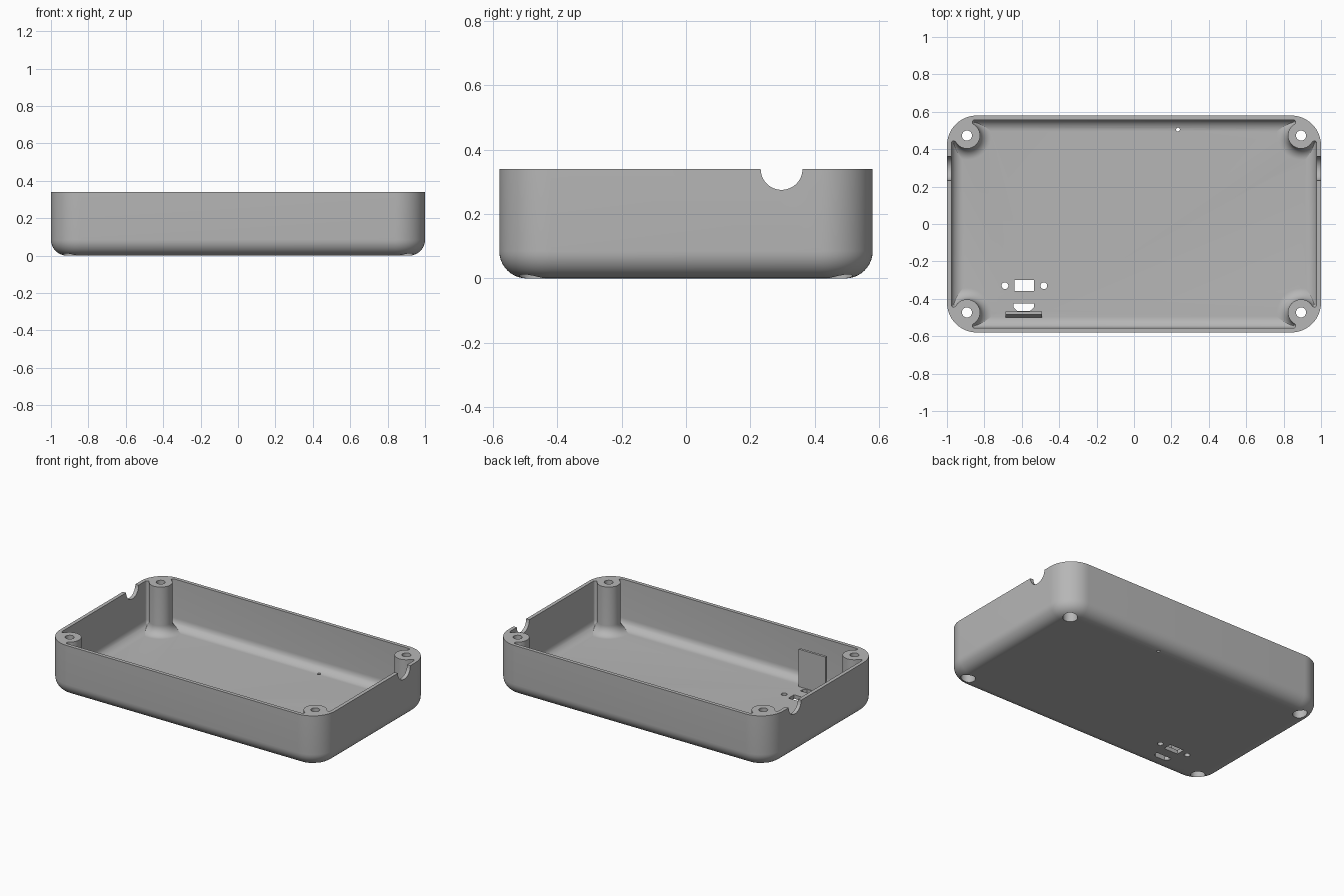
import bpy, bmesh, math
from math import sin, cos, pi, atan2, sqrt

cube = bpy.data.objects.get("Cube")
if cube:
    bpy.data.objects.remove(cube)

HX, HY, H = 1.0, 0.58, 0.34          # half length, half width, height
FLOOR, WALL = 0.026, 0.024
POST_X, POST_Y, POST_R = 0.893, 0.473, 0.07

grey = bpy.data.materials.new("plain grey")
grey.use_nodes = True
colour = (0.47, 0.47, 0.47, 1)
grey.diffuse_color = colour
grey.node_tree.nodes["Principled BSDF"].inputs["Base Color"].default_value = colour


def loft(name, rings):
    """Closed solid through a stack of matching 3D outlines."""
    bm = bmesh.new()
    rows = [[bm.verts.new(p) for p in ring] for ring in rings]
    n = len(rows[0])
    for a, b in zip(rows, rows[1:]):
        for i in range(n):
            j = (i + 1) % n
            bm.faces.new((a[i], a[j], b[j], b[i]))
    bm.faces.new(rows[0][::-1])
    bm.faces.new(rows[-1])
    bmesh.ops.recalc_face_normals(bm, faces=bm.faces)
    mesh = bpy.data.meshes.new(name)
    bm.to_mesh(mesh)
    bm.free()
    mesh.materials.append(grey)
    obj = bpy.data.objects.new(name, mesh)
    bpy.context.collection.objects.link(obj)
    return obj


def prism(name, outline, z0, z1):
    return loft(name, [[(x, y, z) for x, y in outline] for z in (z0, z1)])


def arc(cx, cy, r, a0, a1, n):
    return [(cx + r * cos(a0 + (a1 - a0) * i / n),
             cy + r * sin(a0 + (a1 - a0) * i / n)) for i in range(n + 1)]


def circle(cx, cy, r, n=32):
    return arc(cx, cy, r, 0, 2 * pi, n)[:-1]


def mirrored(q):
    """Full outline from its +x +y quarter."""
    return (q + [(-x, y) for x, y in q[::-1]] + [(-x, -y) for x, y in q]
            + [(x, -y) for x, y in q[::-1]])


def outer_outline(d):
    r = 0.16
    return mirrored(arc(HX - r, HY - r, r - d, 0, pi / 2, 16))


def cavity_outline(d):
    """Inner wall, inset by d, wrapping round each corner post."""
    rho = max(0.012 - d, 0.001)
    reach = POST_R + d + rho
    gx = HX - WALL - d - rho - POST_X
    gy = HY - WALL - d - rho - POST_Y
    hx, hy = sqrt(reach**2 - gx**2), sqrt(reach**2 - gy**2)
    a, b = atan2(hx, -gx), atan2(-gy, hy)
    return mirrored(
        arc(POST_X + gx, POST_Y - hx, rho, 0, a, 6)
        + arc(POST_X, POST_Y, POST_R + d, a - pi, b - pi, 20)
        + arc(POST_X - hy, POST_Y + gy, rho, b, pi / 2, 6))


def filleted(name, outline, radius, bottom, top, steps=10):
    """Upright solid with a rounded lower edge."""
    rings = []
    for i in range(steps + 1):
        t = pi / 2 * (1 - i / steps)
        d, z = radius * (1 - cos(t)), bottom + radius * (1 - sin(t))
        rings.append([(x, y, z) for x, y in outline(d)])
    rings.append([(x, y, top) for x, y in outline(0)])
    return loft(name, rings)


# Shell and its hollow
shell = filleted("enclosure_shell", outer_outline, 0.085, 0, H)
cutters = [filleted("cavity_cutter", cavity_outline, 0.06, FLOOR, H + 0.1)]

# Screw holes through the posts, wider from below
for sx in (-1, 1):
    for sy in (-1, 1):
        x, y = sx * POST_X, sy * POST_Y
        rings = [(0.044, -0.1), (0.044, 0.28), (0.027, 0.28), (0.027, H + 0.1)]
        cutters.append(loft("screw_cutter", [
            [(px, py, z) for px, py in circle(x, y, r)] for r, z in rings]))

# Cable notches in both end walls
for sx in (-1, 1):
    cutters.append(loft("notch_cutter", [
        [(x, y, z) for y, z in circle(0.297, H, 0.065, 48)]
        for x in (sx * 0.95, sx * 1.05)]))

# Floor openings: switch, its two screws, plug slot and indicator
openings = [
    [(-0.638, -0.358), (-0.535, -0.358), (-0.535, -0.3), (-0.638, -0.3)],
    [(-0.625, -0.464), (-0.555, -0.464), (-0.535, -0.445),
     (-0.535, -0.424), (-0.645, -0.424), (-0.645, -0.445)],
    circle(-0.69, -0.33, 0.018),
    circle(-0.482, -0.33, 0.018),
    circle(0.235, 0.505, 0.01),
]
for outline in openings:
    cutters.append(prism("opening_cutter", outline, -0.1, 0.15))

for cutter in cutters:
    cutter.hide_render = True
    mod = shell.modifiers.new("cut", "BOOLEAN")
    mod.operation = "DIFFERENCE"
    mod.solver = "EXACT"
    mod.object = cutter

# Bake the cuts and drop the cutters
bpy.context.view_layer.update()
baked = bpy.data.meshes.new_from_object(
    shell.evaluated_get(bpy.context.evaluated_depsgraph_get()))
shell.modifiers.clear()
shell.data = baked
for cutter in cutters:
    bpy.data.objects.remove(cutter)

# Upright support plate with a sloped back foot
profile = [(-0.468, 0.012), (-0.468, 0.272), (-0.484, 0.272),
           (-0.484, 0.08), (-0.5, 0.045), (-0.5, 0.012)]
plate = loft("support_plate", [[(x, y, z) for y, z in profile]
                               for x in (-0.688, -0.492)])

bpy.ops.object.select_all(action="DESELECT")
shell.select_set(True)
bpy.context.view_layer.objects.active = shell
bpy.ops.object.shade_smooth_by_angle(angle=math.radians(30))
